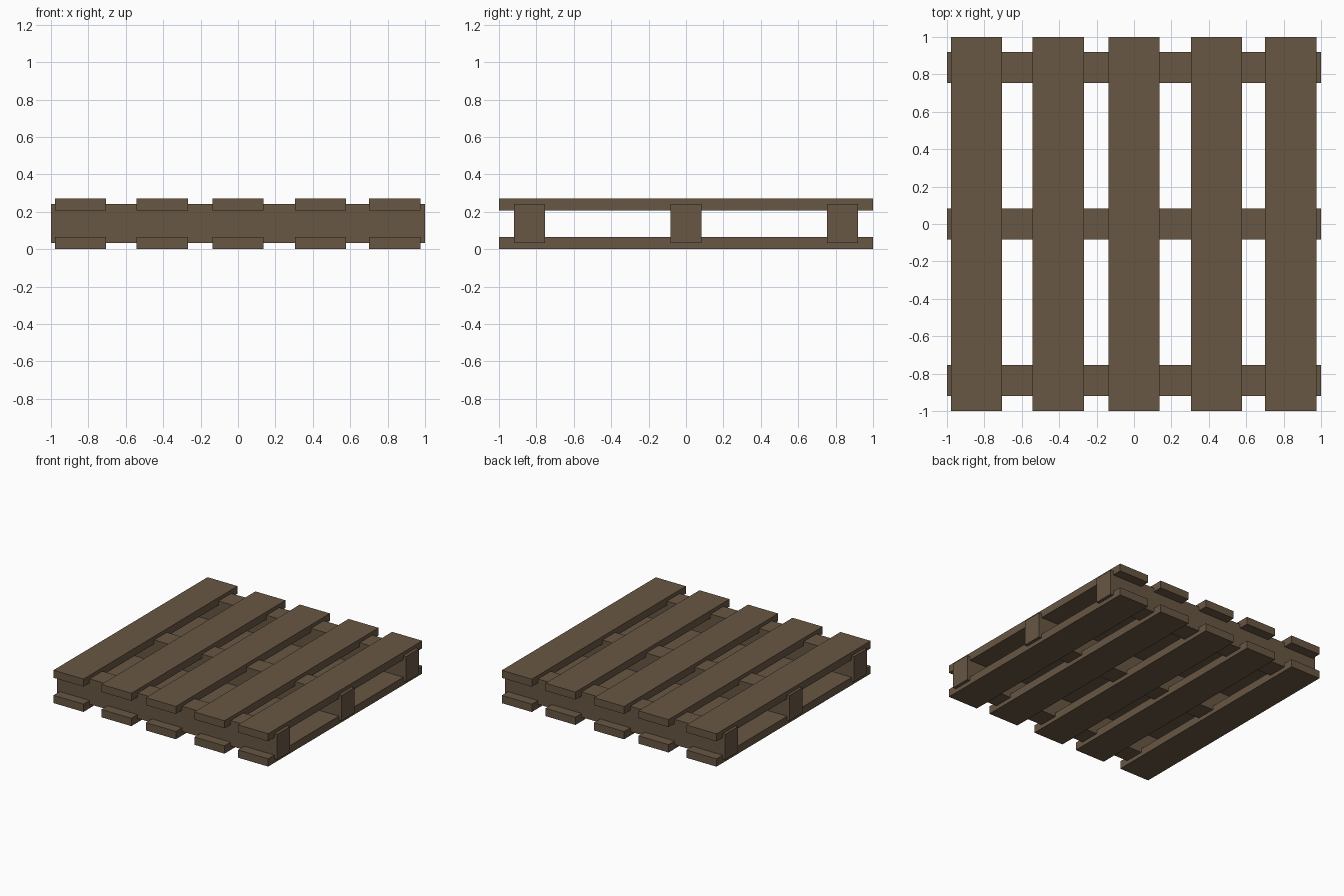
import bpy

if "Cube" in bpy.data.objects:
    bpy.data.objects.remove(bpy.data.objects["Cube"])

wood = bpy.data.materials.new("brown_wood")
wood.diffuse_color = (0.14, 0.095, 0.057, 1)
wood.use_nodes = True
wood.node_tree.nodes["Principled BSDF"].inputs["Base Color"].default_value = wood.diffuse_color


def plank(name, centre, size):
    bpy.ops.mesh.primitive_cube_add(size=1, location=centre)
    ob = bpy.context.object
    ob.name = name
    ob.scale = size
    bpy.ops.object.transform_apply(location=False, rotation=False, scale=True)
    ob.data.materials.append(wood)
    return ob


# three stringers running left to right, notched into the deck boards
for label, y in (("front", -0.837), ("middle", 0.0), ("back", 0.837)):
    plank(f"{label}_stringer", (0, y, 0.137), (2.0, 0.165, 0.208))

# matching deck boards on the top and bottom, slightly uneven spacing
for i, x in enumerate((-0.841, -0.405, -0.001, 0.441, 0.838), 1):
    plank(f"top_board_{i}", (x, 0, 0.239), (0.273, 2.0, 0.062))
    plank(f"bottom_board_{i}", (x, 0, 0.032), (0.273, 2.0, 0.064))
